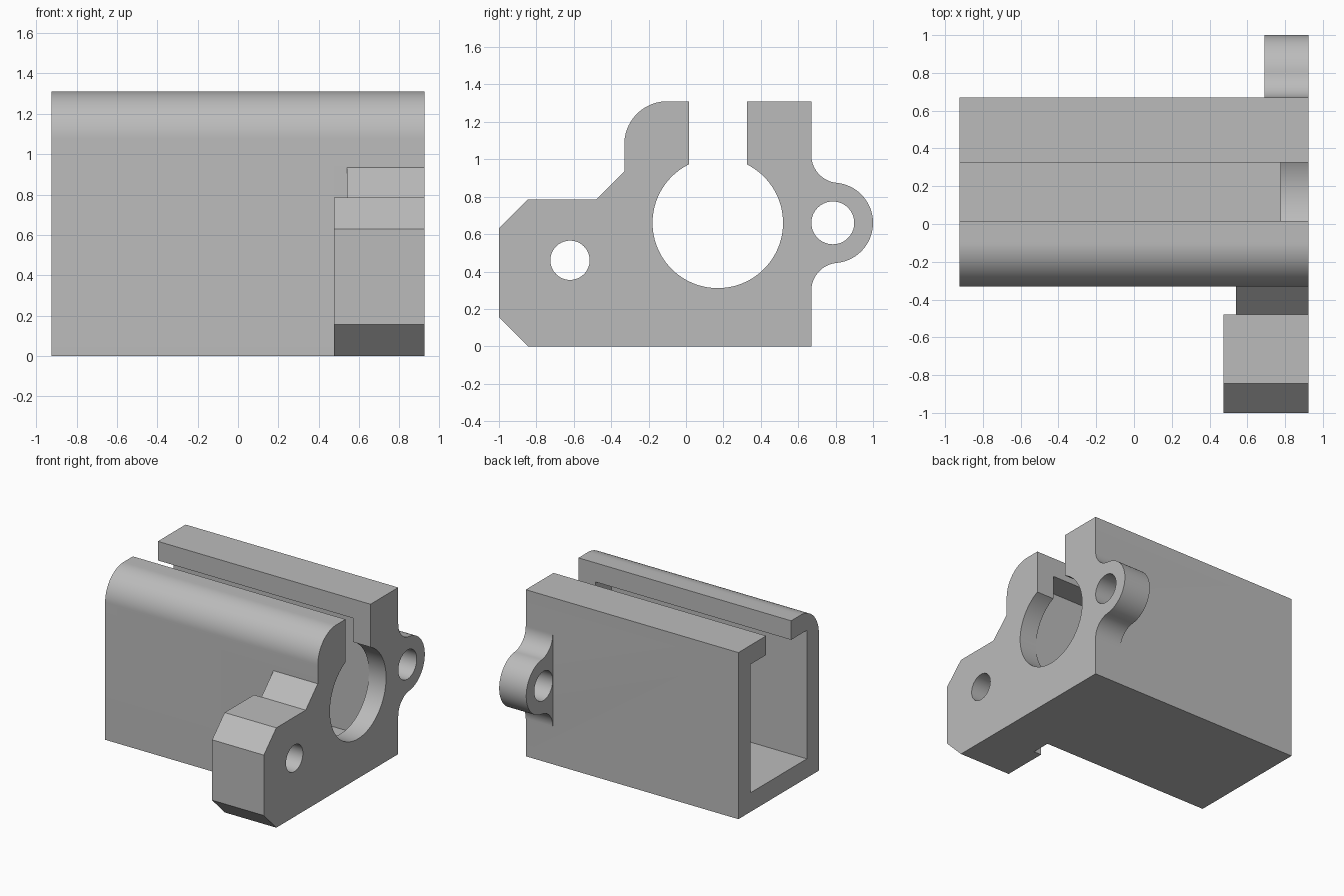
import bpy, bmesh
from math import radians, cos, sin, atan2, degrees

default = bpy.data.objects.get("Cube")
if default:
    bpy.data.objects.remove(default, do_unlink=True)

END = 0.925               # half length of the block
FRONT, BACK, TOP = -0.33, 0.67, 1.31
WALL = 0.15
BORE_Y, BORE_Z = 0.17, 0.66

grey = bpy.data.materials.new("plain grey")
grey.use_nodes = True
colour = (0.5, 0.5, 0.5, 1)
grey.diffuse_color = colour
grey.node_tree.nodes["Principled BSDF"].inputs["Base Color"].default_value = colour


def arc(y, z, r, start, end, steps=24):
    """Points on an arc in the y-z plane, angles in degrees."""
    angles = [radians(start + (end - start) * i / steps) for i in range(steps + 1)]
    return [(y + r * cos(a), z + r * sin(a)) for a in angles]


def extrude(name, outline, x0, x1):
    """Solid made by sweeping a y-z outline from x0 to x1."""
    bm = bmesh.new()
    face = bm.faces.new([bm.verts.new((x0, y, z)) for y, z in outline])
    swept = bmesh.ops.extrude_face_region(bm, geom=[face])
    moved = [v for v in swept["geom"] if isinstance(v, bmesh.types.BMVert)]
    bmesh.ops.translate(bm, verts=moved, vec=(x1 - x0, 0, 0))
    bmesh.ops.recalc_face_normals(bm, faces=bm.faces)
    mesh = bpy.data.meshes.new(name)
    bm.to_mesh(mesh)
    bm.free()
    mesh.materials.append(grey)
    obj = bpy.data.objects.new(name, mesh)
    bpy.context.collection.objects.link(obj)
    return obj


def box(name, x0, x1, y0, y1, z0, z1):
    return extrude(name, [(y0, z0), (y1, z0), (y1, z1), (y0, z1)], x0, x1)


def cylinder(name, y, z, r, x0, x1, sides=64):
    return extrude(name, arc(y, z, r, 0, 360, sides)[:-1], x0, x1)


def combine(target, tool, operation):
    """Apply a boolean and discard the tool."""
    tool.hide_render = True
    mod = target.modifiers.new(operation, "BOOLEAN")
    mod.operation, mod.solver, mod.object = operation, "EXACT", tool
    bpy.context.view_layer.objects.active = target
    bpy.ops.object.modifier_apply(modifier=mod.name)
    bpy.data.objects.remove(tool, do_unlink=True)


# Main block with rounded front top edge
r = 0.23
housing = extrude("channel_housing",
                  [(FRONT, 0), (BACK, 0), (BACK, TOP)]
                  + arc(FRONT + r, TOP - r, r, 90, 180), -END, END)

# Front mounting lug: chamfered block with a sloped web, stepped near the wall
inside = FRONT + 0.08
lug = extrude("front_lug",
              [(inside, 0), (-0.845, 0), (-1, 0.155), (-1, 0.63), (-0.845, 0.785),
               (-0.48, 0.785), (FRONT, 0.935), (inside, 0.935)], 0.475, END)
combine(lug, box("lug_step", 0.3, 0.54, -0.48, 0, -0.2, 1.2), "DIFFERENCE")
combine(housing, lug, "UNION")

# Back ear: round boss blended into the wall by two concave fillets
ear_y, ear_r, fillet = 0.785, 0.215, 0.15
fy = BACK + fillet
rise = ((ear_r + fillet) ** 2 - (fy - ear_y) ** 2) ** 0.5
lean = degrees(atan2(rise, fy - ear_y))
inside = BACK - 0.08
ear_outline = ([(inside, BORE_Z - rise)]
               + arc(fy, BORE_Z - rise, fillet, 180, 180 - lean)
               + arc(ear_y, BORE_Z, ear_r, -lean, lean, 48)[1:-1]
               + arc(fy, BORE_Z + rise, fillet, 180 + lean, 180)
               + [(inside, BORE_Z + rise)])
combine(housing, extrude("back_ear", ear_outline, 0.69, END), "UNION")

# Cavity open at the left end, top slot, round bore and bolt holes
out = END + 0.1
cuts = [
    box("cavity", -out, END - WALL, FRONT + WALL, BACK - WALL, WALL, TOP - WALL),
    box("top_slot", -out, out, 0.015, 0.325, BORE_Z + 0.1, TOP + 0.1),
    cylinder("end_bore", BORE_Y, BORE_Z, 0.349, END - WALL - 0.05, out, 96),
    cylinder("lug_hole", -0.62, 0.46, 0.105, 0.3, out),
    cylinder("ear_hole", ear_y, BORE_Z, 0.1145, 0.5, out),
]
for cut in cuts:
    combine(housing, cut, "DIFFERENCE")

# Smooth the curves and keep the machined edges crisp
bpy.ops.object.select_all(action="DESELECT")
housing.select_set(True)
bpy.context.view_layer.objects.active = housing
bpy.ops.object.shade_smooth_by_angle(angle=radians(20))
